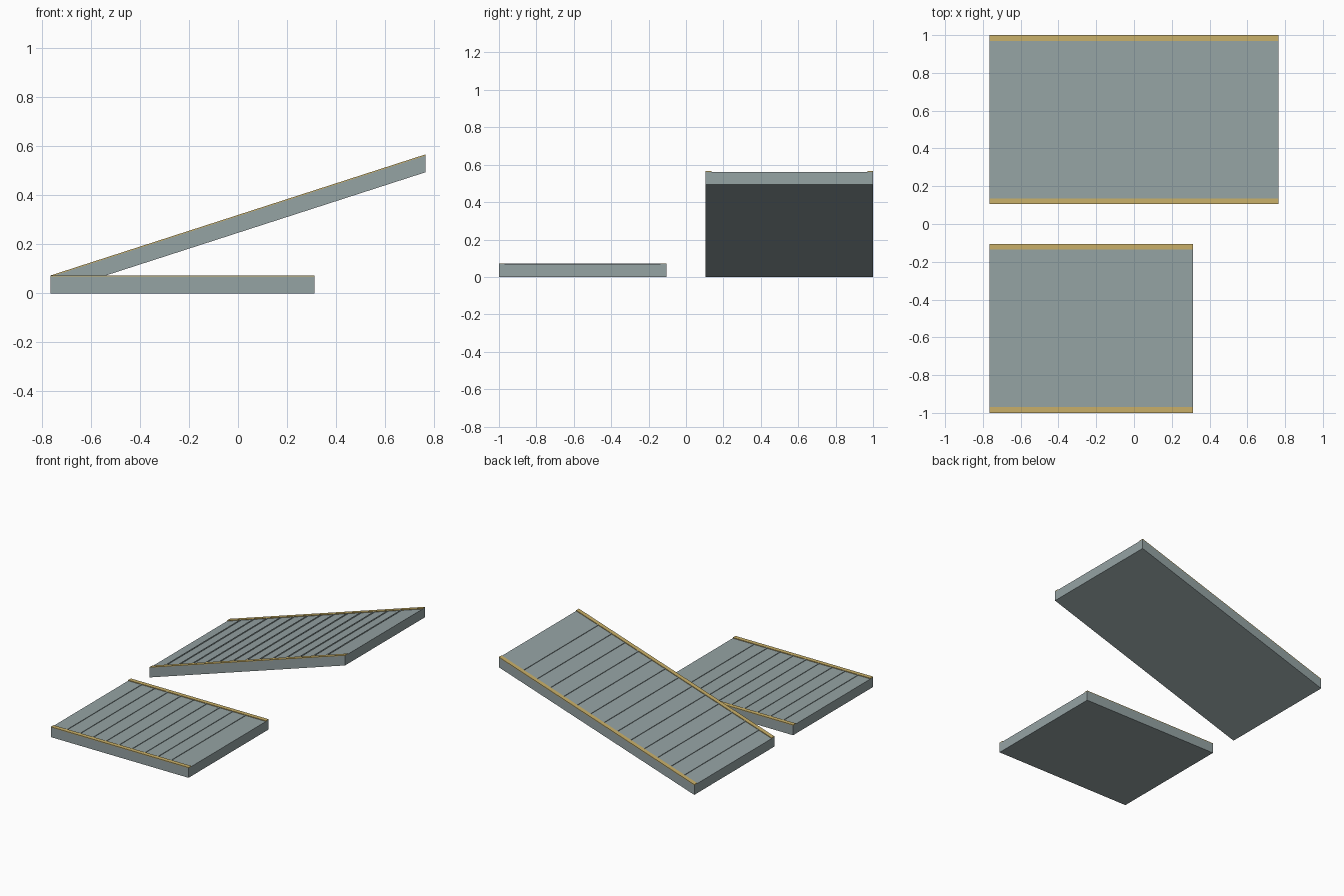
import bpy
import bmesh

if "Cube" in bpy.data.objects:
    bpy.data.objects.remove(bpy.data.objects["Cube"], do_unlink=True)


def make_material(name, color):
    mat = bpy.data.materials.new(name)
    mat.use_nodes = True
    mat.diffuse_color = color
    mat.node_tree.nodes["Principled BSDF"].inputs["Base Color"].default_value = color
    return mat


GRAY = make_material("blue gray metal", (0.30, 0.366, 0.371, 1))
YELLOW = make_material("edge yellow", (0.58, 0.43, 0.14, 1))

LOW_X = -0.765      # shared low end of both pieces
THICK = 0.068       # slab thickness
TRIM_W = 0.03       # width of the yellow edge strips
TRIM_H = 0.005
RIB_W = 0.012
RIB_H = 0.004


def sheared_box(name, x, y, z, slope, mat):
    """Box with vertical ends whose top and bottom rise along x."""
    bm = bmesh.new()
    bmesh.ops.create_cube(bm, size=1)
    for v in bm.verts:
        px = x[1] if v.co.x > 0 else x[0]
        py = y[1] if v.co.y > 0 else y[0]
        pz = z[1] if v.co.z > 0 else z[0]
        v.co = (px, py, pz + slope * (px - LOW_X))
    mesh = bpy.data.meshes.new(name)
    bm.to_mesh(mesh)
    bm.free()
    mesh.materials.append(mat)
    obj = bpy.data.objects.new(name, mesh)
    bpy.context.collection.objects.link(obj)
    return obj


def deck(name, high_x, y0, y1, slope, ribs):
    # Main slab
    sheared_box(name + "_slab", (LOW_X, high_x), (y0, y1), (0, THICK), slope, GRAY)
    # Yellow strips along both long edges
    for side, a in (("front", y0), ("back", y1 - TRIM_W)):
        sheared_box(f"{name}_{side}_edge_strip", (LOW_X, high_x), (a, a + TRIM_W),
                    (THICK, THICK + TRIM_H), slope, YELLOW)
    # Low grip ribs across the walking surface
    step = (high_x - LOW_X) / (ribs + 1.6)
    for i in range(ribs):
        x = LOW_X + step * (i + 1)
        sheared_box(f"{name}_grip_rib_{i + 1}", (x - RIB_W / 2, x + RIB_W / 2),
                    (y0 + TRIM_W, y1 - TRIM_W), (THICK, THICK + RIB_H), slope, GRAY)


deck("flat_platform", 0.313, -1.0, -0.105, 0, 9)
deck("sloped_ramp", 0.765, 0.105, 1.0, 0.494 / 1.53, 13)
